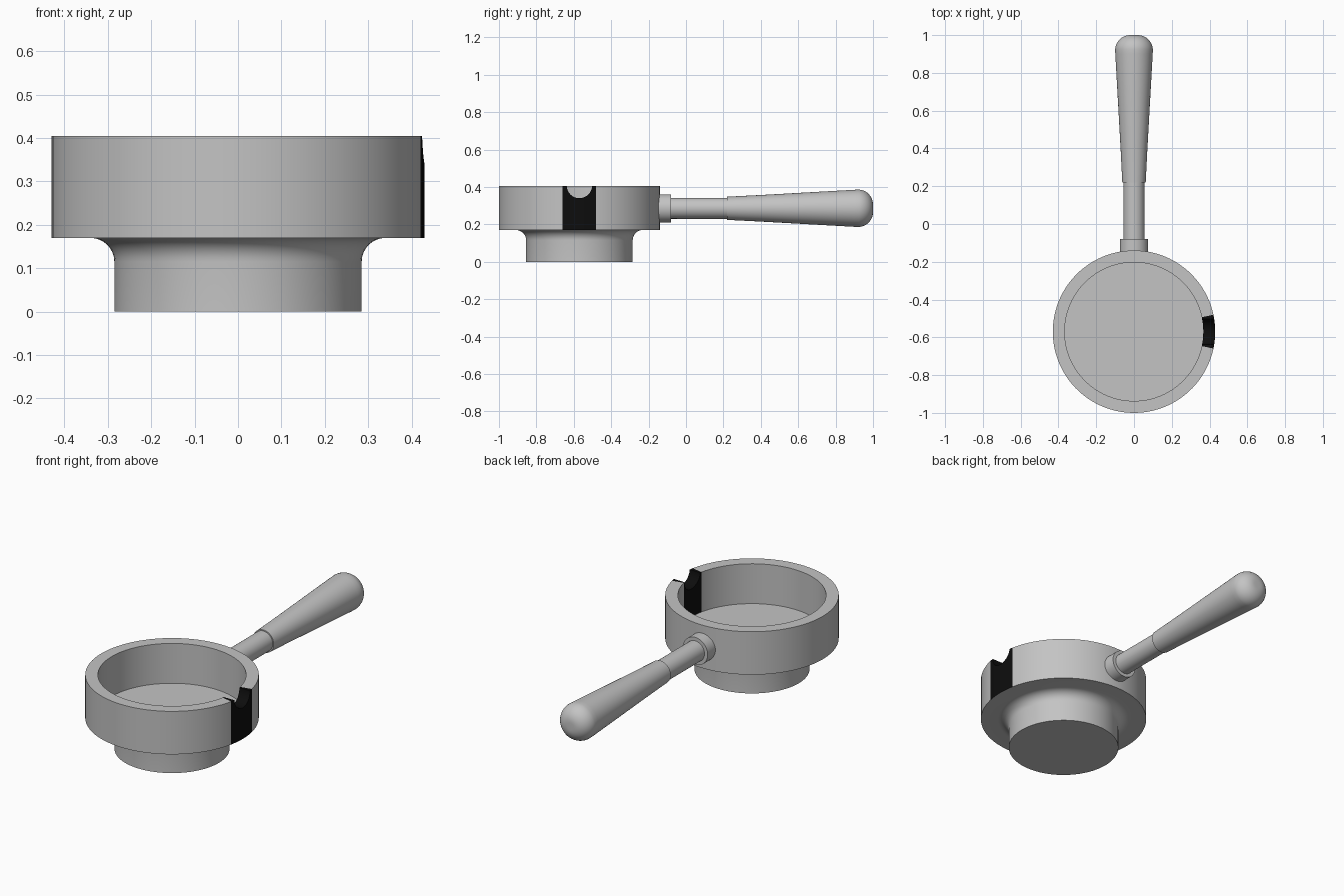
import bpy, bmesh, math
from mathutils import Matrix, Vector

cube = bpy.data.objects.get("Cube")
if cube:
    bpy.data.objects.remove(cube)

SEGMENTS = 90
CUP_Y, HANDLE_Z = -0.57, 0.286
TOP, UNDER, FLOOR = 0.405, 0.17, 0.187
R_OUT, R_IN, R_BASE = 0.43, 0.367, 0.285


def material(name, colour):
    m = bpy.data.materials.new(name)
    m.use_nodes = True
    m.diffuse_color = colour
    m.node_tree.nodes["Principled BSDF"].inputs["Base Color"].default_value = colour
    return m


steel = material("light grey", (0.55, 0.55, 0.55, 1))
black = material("black", (0.004, 0.004, 0.004, 1))


def arc(cx, cz, r, start, end, steps=8):
    """Points of a circular arc, angles in degrees."""
    angles = [math.radians(start + (end - start) * i / steps) for i in range(steps + 1)]
    return [(cx + r * math.cos(a), cz + r * math.sin(a)) for a in angles]


def lathe(name, profile, matrix, segments=SEGMENTS):
    """Revolve (radius, height) points about the local z axis."""
    bm = bmesh.new()
    verts = [bm.verts.new((r, 0, h)) for r, h in profile]
    edges = [bm.edges.new(pair) for pair in zip(verts, verts[1:])]
    bmesh.ops.spin(bm, geom=verts + edges, axis=(0, 0, 1), cent=(0, 0, 0),
                   angle=math.tau, steps=segments, use_duplicate=False)
    bmesh.ops.remove_doubles(bm, verts=bm.verts, dist=1e-5)
    bmesh.ops.recalc_face_normals(bm, faces=bm.faces)
    mesh = bpy.data.meshes.new(name)
    bm.to_mesh(mesh)
    bm.free()
    mesh.transform(matrix)
    mesh.materials.append(steel)
    obj = bpy.data.objects.new(name, mesh)
    bpy.context.collection.objects.link(obj)
    return obj


def select(obj):
    bpy.ops.object.select_all(action='DESELECT')
    obj.select_set(True)
    bpy.context.view_layer.objects.active = obj


def smooth(obj):
    select(obj)
    bpy.ops.object.shade_smooth_by_angle(angle=math.radians(30))


# Cup: narrow base, fillet, wide wall and recessed floor
fillet = 0.055
profile = [(0, 0), (R_BASE, 0)]
profile += arc(R_BASE + fillet, UNDER - fillet, fillet, 180, 90)
profile += [(R_OUT, UNDER), (R_OUT, TOP), (R_IN, TOP), (R_IN, FLOOR), (0, FLOOR)]
cup = lathe("cup", profile, Matrix.Translation((0, CUP_Y, 0)))
cup.data.materials.append(black)

# Round notch through the left wall
notch = lathe("notch_cutter", [(0, -0.1), (0.068, -0.1), (0.068, 0.1), (0, 0.1)],
              Matrix.Translation((0.4, CUP_Y, TOP + 0.003)) @ Matrix.Rotation(math.pi / 2, 4, 'Y'), 48)
cut = cup.modifiers.new("notch", 'BOOLEAN')
cut.operation = 'DIFFERENCE'
cut.solver = 'EXACT'
cut.object = notch
select(cup)
bpy.ops.object.modifier_apply(modifier=cut.name)
bpy.data.objects.remove(notch)

# Black wall section around the notch
for face in cup.data.polygons:
    p = face.center - Vector((0, CUP_Y, 0))
    in_sector = abs(math.atan2(p.y, p.x)) < math.radians(12)
    in_wall = math.hypot(p.x, p.y) > R_IN - 0.005 and p.z > UNDER + 0.005
    face.material_index = 1 if in_sector and in_wall else 0
smooth(cup)

# Handle parts, revolved about the y axis
along_y = Matrix.Translation((0, 0, HANDLE_Z)) @ Matrix.Rotation(-math.pi / 2, 4, 'X')
collar = [(0, -0.18), (0.075, -0.18), (0.075, -0.08), (0, -0.08)]
rod = [(0, -0.1), (0.056, -0.1), (0.056, 0.24), (0, 0.24)]
grip = [(0, 0.22), (0.062, 0.22), (0.071, 0.4), (0.085, 0.65), (0.099, 0.9)]
grip += arc(0.02, 0.92, 0.08, 4, 90, 10) + [(0, 1.0)]
for name, points in (("collar", collar), ("handle_rod", rod), ("handle_grip", grip)):
    smooth(lathe(name, points, along_y, 48))
